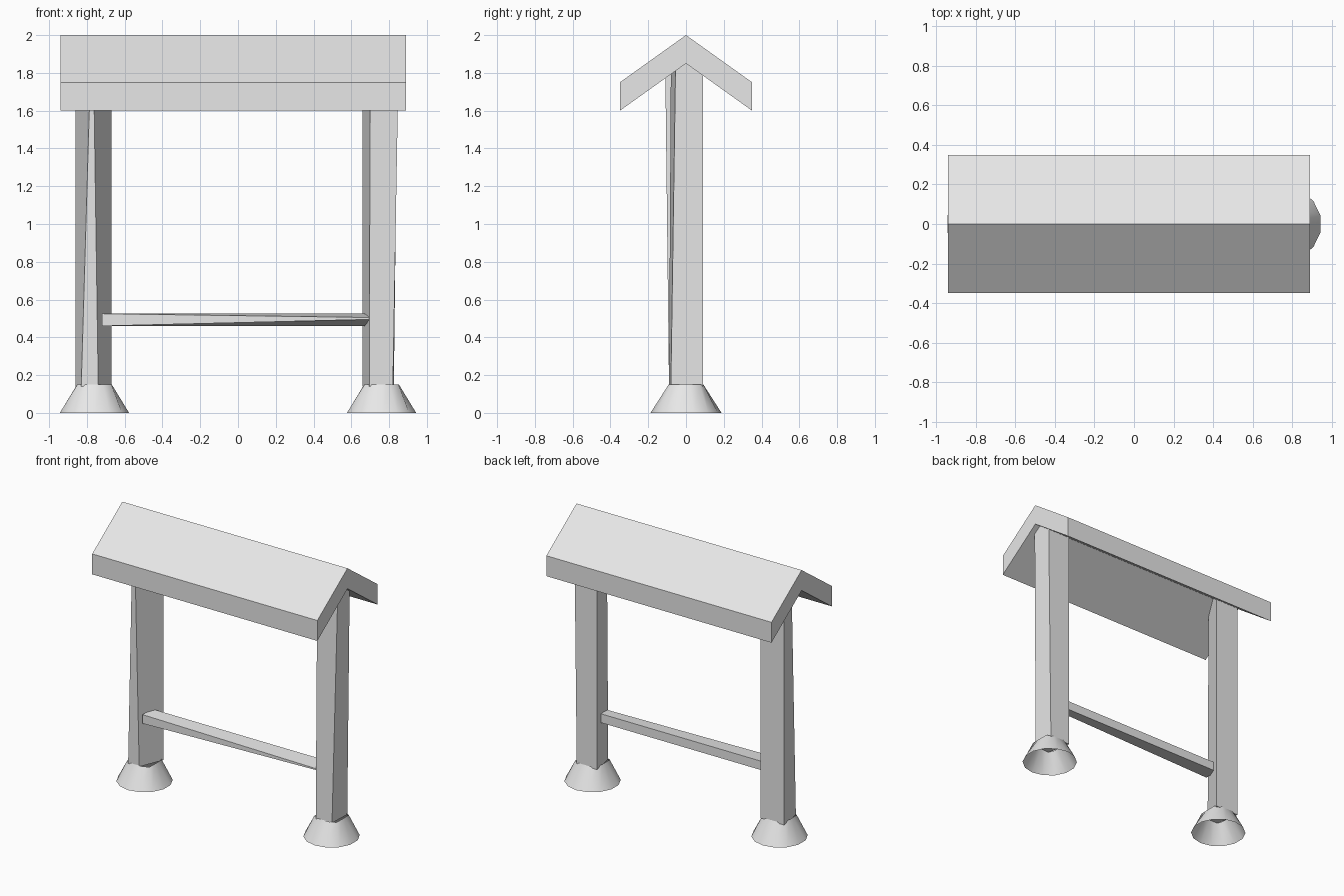
import bpy, bmesh, math

cube = bpy.data.objects.get("Cube")
if cube:
    bpy.data.objects.remove(cube, do_unlink=True)

grey = bpy.data.materials.new("plain light grey")
grey.use_nodes = True
grey.diffuse_color = (0.8, 0.8, 0.8, 1)
grey.node_tree.nodes["Principled BSDF"].inputs["Base Color"].default_value = grey.diffuse_color


def loft(name, start, end, caps=True, smooth=False):
    """Join two matching loops of points with a band of faces."""
    bm = bmesh.new()
    a = [bm.verts.new(p) for p in start]
    b = [bm.verts.new(p) for p in end]
    n = len(a)
    for i in range(n):
        j = (i + 1) % n
        bm.faces.new((a[i], a[j], b[j], b[i]))
    if caps:
        bm.faces.new(a[::-1])
        bm.faces.new(b)
    bmesh.ops.recalc_face_normals(bm, faces=bm.faces)
    for face in bm.faces:
        face.smooth = smooth
    mesh = bpy.data.meshes.new(name)
    bm.to_mesh(mesh)
    bm.free()
    mesh.materials.append(grey)
    obj = bpy.data.objects.new(name, mesh)
    bpy.context.collection.objects.link(obj)
    return obj


def at_height(points, z):
    return [(x, y, z) for x, y in points]


# Gabled roof: a chevron profile run along x
chevron = [(-0.35, 1.6), (-0.35, 1.75), (0, 2), (0.35, 1.75), (0.35, 1.6), (0, 1.85)]
loft("roof", [(-0.94, y, z) for y, z in chevron], [(0.89, y, z) for y, z in chevron])

# Hand-hewn posts with uneven four-sided ends
FOOT_TOP = 0.15
loft("right_post",
     at_height([(-0.86, 0.09), (-0.83, -0.09), (-0.74, -0.09), (-0.67, 0.09)], FOOT_TOP - 0.01),
     at_height([(-0.86, 0.09), (-0.78, -0.11), (-0.765, -0.11), (-0.67, 0.09)], 1.85))
loft("left_post",
     at_height([(0.66, 0.09), (0.695, -0.09), (0.82, -0.08), (0.825, 0.09)], FOOT_TOP - 0.01),
     at_height([(0.66, 0.09), (0.70, -0.08), (0.85, -0.055), (0.845, 0.09)], 1.85))

# Hollow flared feet: round at the ground, square around the post
SIDES = 14
for name, cx in (("right_foot", -0.76), ("left_foot", 0.76)):
    low, high = [], []
    for i in range(SIDES):
        t = 2 * math.pi * (i + 0.5) / SIDES
        c, s = math.cos(t), math.sin(t)
        k = 0.092 / max(abs(c), abs(s))
        low.append((cx + 0.188 * c, 0.188 * s, 0))
        high.append((cx + min(k, 0.115) * c, min(k, 0.115) * s, FOOT_TOP))
    loft(name, low, high, caps=False, smooth=True)

# Twisted cross rail, its front edge thinning toward the left post
loft("cross_rail",
     [(-0.72, -0.08, 0.46), (-0.72, -0.08, 0.525), (-0.72, 0.03, 0.525), (-0.72, 0.03, 0.46)],
     [(0.70, -0.08, 0.495), (0.70, -0.08, 0.505), (0.67, 0.03, 0.525), (0.67, 0.03, 0.46)])
